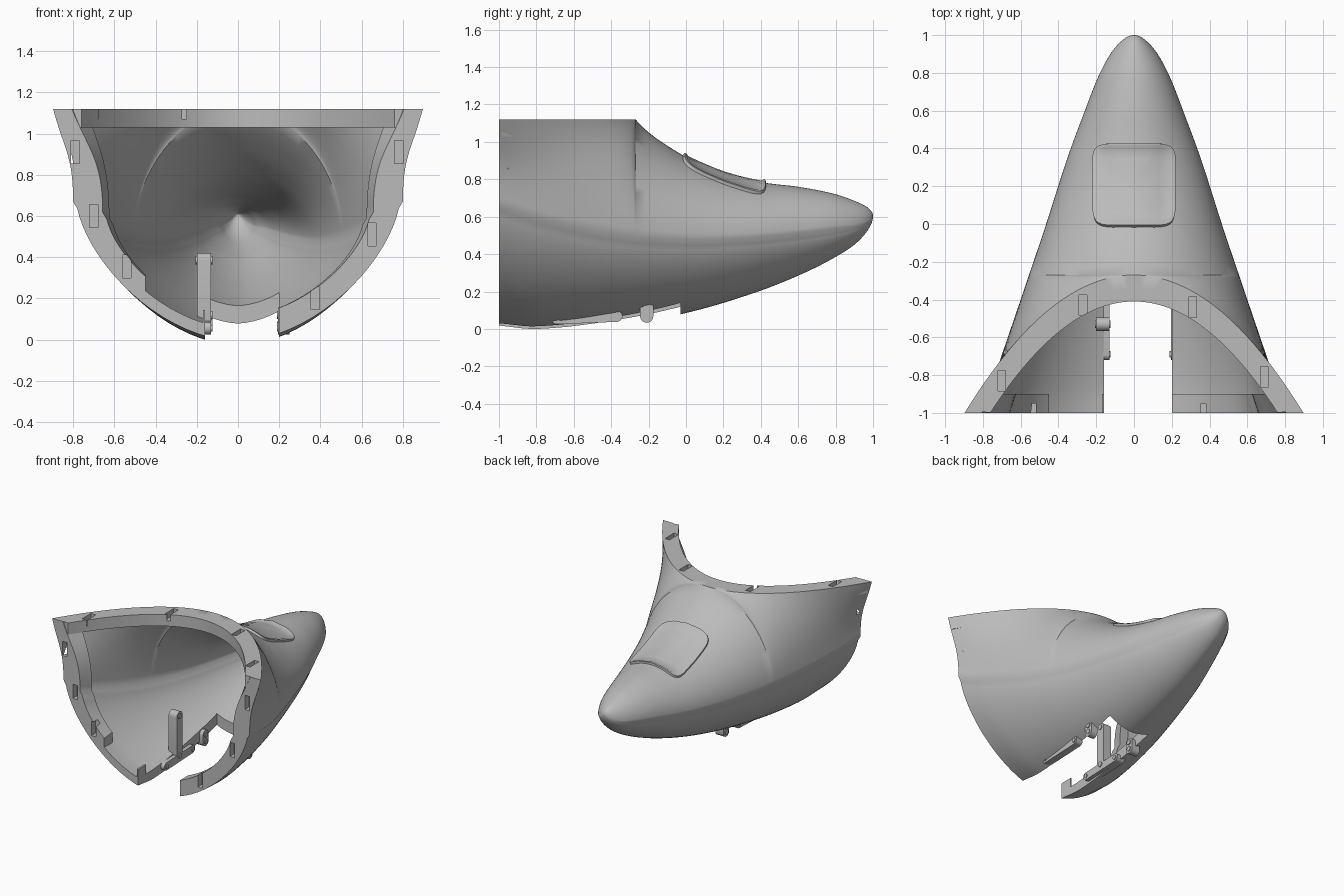
import bpy, bmesh, math
from mathutils import Vector
from mathutils.bvhtree import BVHTree

if "Cube" in bpy.data.objects:
    bpy.data.objects.remove(bpy.data.objects["Cube"])

grey = bpy.data.materials.new("plain_grey")
grey.use_nodes = True
COLOR = (0.5, 0.5, 0.5, 1)
grey.diffuse_color = COLOR
grey.node_tree.nodes["Principled BSDF"].inputs["Base Color"].default_value = COLOR

# Stations along the body: y, half width, seam height, bottom height
BODY = [(-1, .80, .67, -.01), (-.8, .735, .60, -.03), (-.4, .60, .51, .01),
        (0, .465, .48, .085), (.4, .335, .495, .205), (.6, .26, .515, .285),
        (.8, .18, .54, .385), (.9, .125, .55, .45), (.97, .065, .57, .525),
        (1, 0, .605, .605)]
# Top line: y, height
SPINE = [(-.27, 1.12), (-.2, 1.05), (-.1, .98), (0, .92), (.2, .835), (.4, .785),
         (.6, .76), (.8, .72), (.9, .685), (.97, .65), (1, .605)]
CUT, TOP, WALL, FLANGE = -.27, 1.12, .07, .14


def blend(table, col, y):
    """Smooth interpolation that rounds off at the nose tip."""
    e = lambda v: math.sqrt(max(0, 1 - v))
    pts = [(-e(r[0]), r[col]) for r in table]
    x = min(max(-e(y), pts[0][0]), 0)
    i = max(k for k in range(len(pts) - 1) if pts[k][0] <= x)

    def slope(k):
        a, b = pts[max(k - 1, 0)], pts[min(k + 1, len(pts) - 1)]
        return (b[1] - a[1]) / (b[0] - a[0])
    (x0, a), (x1, b) = pts[i], pts[i + 1]
    d = x1 - x0
    t = (x - x0) / d
    h = t * t * (3 - 2 * t)
    return (a * (1 - h) + b * h + d * slope(i) * t * (1 - t) ** 2
            - d * slope(i + 1) * t * t * (1 - t))


def bezier(p, n):
    out = []
    for k in range(n + 1):
        t = k / n
        s = 1 - t
        w = (s ** 3, 3 * s * s * t, 3 * s * t * t, t ** 3)
        out.append(tuple(sum(w[j] * p[j][c] for j in range(4)) for c in (0, 1)))
    return out


def section(yo, inset):
    """Half section from keel to top edge, inset from the outer skin."""
    ws, zs, zb = (blend(BODY, c, yo) for c in (1, 2, 3))
    zt = blend(SPINE, 1, yo) if yo > CUT else TOP
    xc = 1.05 * math.sqrt(max(0, CUT - yo))
    ramp = min(1, max(0, (yo - CUT) / .4))
    ws -= min(.7 * inset, .35 * ws)
    zt -= min(inset * ramp, .35 * (zt - zs))
    zb += min(inset, .35 * (zs - zb))
    step = .02 * min(1, ws / .2)
    wl, zl = ws - step, zs - 1.7 * step
    h, g, f = zt - zs, zl - zb, xc / .905
    low = bezier([(0, zb), (.5 * wl, zb + .03 * g), (.93 * wl, zl - .4 * g), (wl, zl)], 18)
    high = bezier([(ws, zs), (ws, zs + .5 * h),
                   (xc + .55 * (ws - xc), zt - .45 * h * f), (xc, zt)], 20)
    return [Vector((x, yo - inset, z)) for x, z in low + high]


def finish(name, bm, angle=40):
    bmesh.ops.recalc_face_normals(bm, faces=bm.faces)
    mesh = bpy.data.meshes.new(name)
    bm.to_mesh(mesh)
    bm.free()
    mesh.materials.append(grey)
    ob = bpy.data.objects.new(name, mesh)
    bpy.context.collection.objects.link(ob)
    smooth(ob, angle)
    return ob


def smooth(ob, angle=40):
    bpy.ops.object.select_all(action="DESELECT")
    ob.select_set(True)
    bpy.context.view_layer.objects.active = ob
    bpy.ops.object.shade_smooth_by_angle(angle=math.radians(angle))


def quads(bm, a, b):
    """Strip of faces between two rows of vertices."""
    for i in range(len(a) - 1):
        bm.faces.new((a[i], a[i + 1], b[i + 1], b[i]))


def add_box(bm, lo, hi):
    vs = bmesh.ops.create_cube(bm, size=1)["verts"]
    for v in vs:
        v.co = [lo[c] if v.co[c] < 0 else hi[c] for c in range(3)]


# Hollow nose shell
RIM, NOSE = 24, 48
bm = bmesh.new()
for side in (1, -1):
    skins = []
    for inset in (0, WALL):
        rows = [CUT - (1 + CUT - inset) * (i / RIM) ** 2 for i in range(RIM, -1, -1)]
        rows += [1 - (1 - CUT) * (1 - j / NOSE) ** 2 for j in range(1, NOSE + 1)]
        grid = [[bm.verts.new((p.x * side, p.y, p.z)) for p in section(y, inset)] for y in rows]
        for a, b in zip(grid, grid[1:]):
            quads(bm, a, b)
        skins.append(grid)
    outer, inner = skins
    quads(bm, outer[0], inner[0])
    quads(bm, [r[-1] for r in outer[:RIM + 1]], [r[-1] for r in inner[:RIM + 1]])
bmesh.ops.remove_doubles(bm, verts=bm.verts, dist=.0002)
shell = finish("nose_shell", bm)
skin = BVHTree.FromObject(shell, bpy.context.evaluated_depsgraph_get())

# Front flange, thickening the open end
bm = bmesh.new()
loops = []
for inset, y in ((.03, -1), (FLANGE, -1), (FLANGE, -.9), (.03, -.9)):
    half = section(y + inset, inset)
    full = [Vector((-p.x, p.y, p.z)) for p in reversed(half[1:])] + half
    loops.append([bm.verts.new(p) for p in full])
for k in range(4):
    quads(bm, loops[k], loops[(k + 1) % 4])
for end in (0, -1):
    bm.faces.new([l[end] for l in loops])
front_flange = finish("front_flange", bm)

# Top flange, following the parabolic cut
bm = bmesh.new()
loops = []
for width, reach, back, z in ((.87, 1.05, CUT - .03, TOP), (.76, .99, CUT - FLANGE, TOP),
                              (.76, .99, CUT - FLANGE, 1.03), (.87, 1.05, CUT - .03, 1.03)):
    xs = [width * (k / 24 - 1) for k in range(49)]
    loops.append([bm.verts.new((x, max(-1, back - (x / reach) ** 2), z)) for x in xs])
for k in range(4):
    quads(bm, loops[k], loops[(k + 1) % 4])
for end in (0, -1):
    bm.faces.new([l[end] for l in loops])
top_flange = finish("top_flange", bm)


# Cutters: keel slot, fastener pockets, flange gap
def cut(ob, boxes):
    bm = bmesh.new()
    for lo, hi in boxes:
        add_box(bm, lo, hi)
    cutter = finish("cutter", bm)
    cutter.hide_render = True
    mod = ob.modifiers.new("cut", "BOOLEAN")
    mod.operation, mod.solver, mod.object = "DIFFERENCE", "EXACT", cutter
    bpy.context.view_layer.objects.active = ob
    bpy.ops.object.modifier_apply(modifier=mod.name)
    bpy.data.objects.remove(cutter)
    smooth(ob)


slot = ((-.16, -1.2, -.3), (.2, -.03, .3))
pockets = [((x - .02, y - .055, TOP - .05), (x + .02, y + .055, TOP + .1))
           for x, y in ((-.27, -.43), (.31, -.44), (-.7, -.83), (.69, -.81))]
pockets += [((x - .02, -1.1, z - .055), (x + .02, -.95, z + .055))
            for x, z in ((-.79, .91), (.78, .91), (-.7, .6), (.65, .51), (-.54, .355), (.375, .2))]
cut(shell, [slot] + pockets)
cut(front_flange, [slot] + pockets + [((-.45, -1.3, -.2), (-.17, -.8, .4))])
cut(top_flange, pockets)

# Raised rounded hatch draped over the top of the nose
bm = bmesh.new()
SEG = 64
rings = []
for r, lift in ((0, .008), (.3, .008), (.6, .008), (.88, .008), (.92, .016), (.97, .016), (1, -.01)):
    ring = []
    for k in range(SEG):
        a = math.tau * k / SEG
        c, s = math.cos(a), math.sin(a)
        x = .22 * r * math.copysign(abs(c) ** .3, c)
        y = .205 + .225 * r * math.copysign(abs(s) ** .3, s)
        hit, normal, _, _ = skin.ray_cast(Vector((x, y, 3)), Vector((0, 0, -1)))
        ring.append(bm.verts.new(hit + normal * lift * (1 if normal.z > 0 else -1)))
    rings.append(ring + ring[:1])
for a, b in zip(rings, rings[1:]):
    quads(bm, a, b)
bmesh.ops.remove_doubles(bm, verts=bm.verts, dist=.0002)
hatch = finish("top_hatch", bm, 60)


# Hinge hardware beside the keel slot
def link(name, x0, x1, a, b, r):
    """Round-ended bar in the side plane, with a raised pin at each end."""
    bm = bmesh.new()
    ang = math.atan2(b[1] - a[1], b[0] - a[0])
    outline = []
    for p, start in ((b, ang - math.pi / 2), (a, ang + math.pi / 2)):
        for k in range(13):
            t = start + math.pi * k / 12
            outline.append((p[0] + r * math.cos(t), p[1] + r * math.sin(t)))
    pins = [[(p[0] + .55 * r * math.cos(math.tau * k / 20),
              p[1] + .55 * r * math.sin(math.tau * k / 20)) for k in range(20)] for p in (a, b)]
    for pts, grow in [(outline, 0)] + [(p, .006) for p in pins]:
        lo = [bm.verts.new((x0 - grow, y, z)) for y, z in pts]
        hi = [bm.verts.new((x1 + grow, y, z)) for y, z in pts]
        bm.faces.new(lo)
        bm.faces.new(hi)
        quads(bm, lo + lo[:1], hi + hi[:1])
    finish(name, bm)


link("hinge_arm", -.2, -.13, (-.53, .08), (-.53, .385), .036)
for side, x0, x1 in (("right", -.2, -.13), ("left", .195, .25)):
    link(side + "_hinge_link", x0, x1, (-.69, .055), (-.37, .068), .03)
    link(side + "_hinge_lug", x0, x1, (-.21, .068), (-.21, .12), .035)
